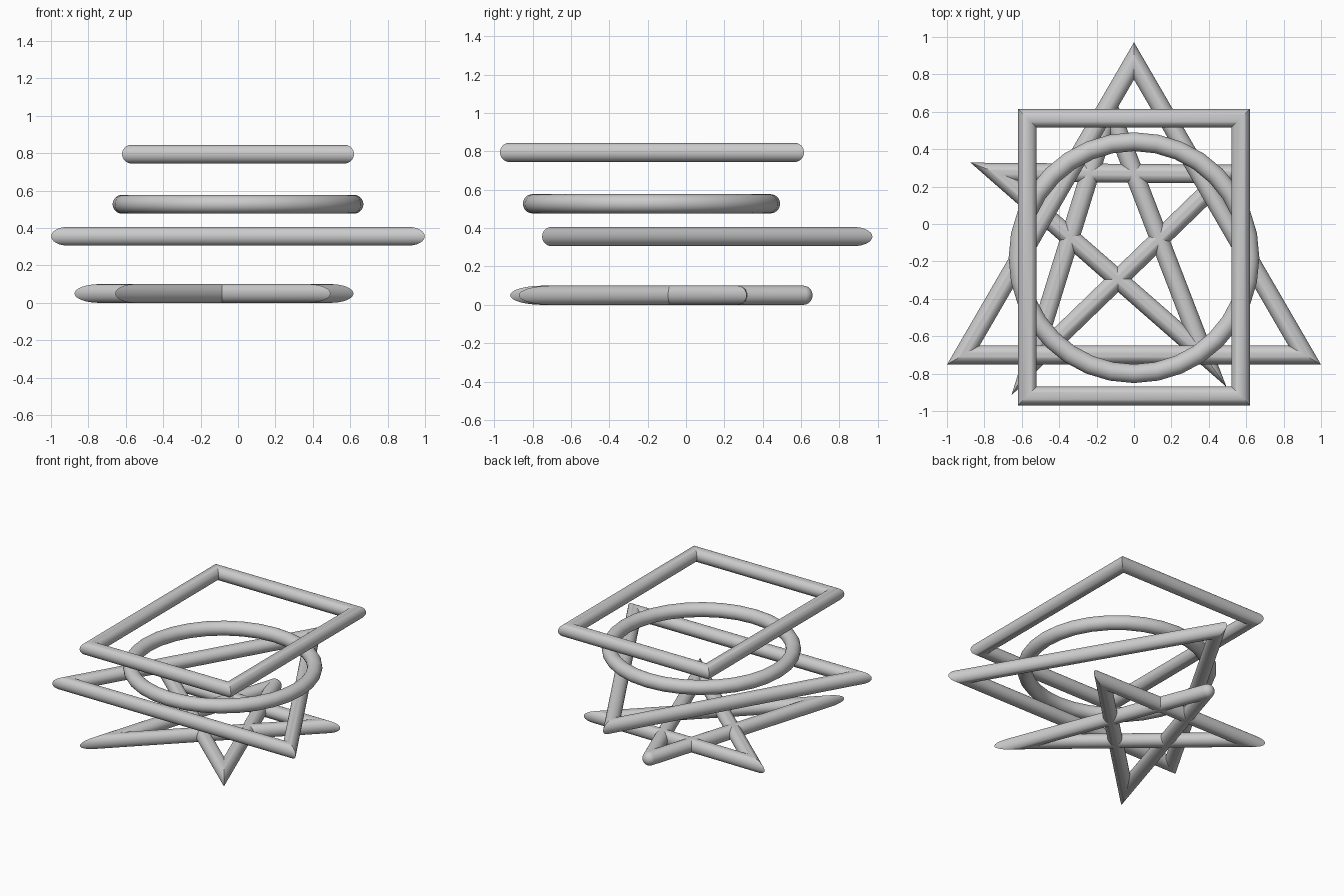
import bpy, bmesh, math
from mathutils import Vector

if "Cube" in bpy.data.objects:
    bpy.data.objects.remove(bpy.data.objects["Cube"])

R = 0.05      # tube radius
SIDES = 32    # sides of the tube section


def tube(name, path, z, closed=True):
    """Sweep a round section along a flat path with true mitred corners."""
    pts = [Vector(p) for p in path]
    n = len(pts)
    bm = bmesh.new()
    rings = []
    for i, p in enumerate(pts):
        d_in = (p - pts[i - 1]).normalized()
        d_out = (pts[(i + 1) % n] - p).normalized()
        if not closed and i == 0:
            d_in = d_out
        if not closed and i == n - 1:
            d_out = d_in
        n1, n2 = Vector((-d_in.y, d_in.x)), Vector((-d_out.y, d_out.x))
        m = (n1 + n2).normalized()
        m /= m.dot(n1)
        ring = []
        for k in range(SIDES):
            a = 2 * math.pi * k / SIDES
            q = p + m * (R * math.cos(a))
            ring.append(bm.verts.new((q.x, q.y, z + R * math.sin(a))))
        rings.append(ring)
    for i in range(n if closed else n - 1):
        a, b = rings[i], rings[(i + 1) % n]
        for k in range(SIDES):
            j = (k + 1) % SIDES
            bm.faces.new((a[k], a[j], b[j], b[k]))
    if not closed:
        # rounded joint where the two open ends meet
        ball = bmesh.ops.create_uvsphere(bm, u_segments=SIDES, v_segments=16, radius=R)
        bmesh.ops.translate(bm, verts=ball["verts"], vec=(pts[0].x, pts[0].y, z))
    bmesh.ops.recalc_face_normals(bm, faces=bm.faces)
    mesh = bpy.data.meshes.new(name)
    bm.to_mesh(mesh)
    bm.free()
    ob = bpy.data.objects.new(name, mesh)
    bpy.context.collection.objects.link(ob)
    bpy.ops.object.select_all(action='DESELECT')
    ob.select_set(True)
    bpy.context.view_layer.objects.active = ob
    bpy.ops.object.shade_smooth_by_angle(angle=math.radians(25))
    return ob


# Top rectangle
tube("rectangle_frame", [(-0.57, -0.92), (0.57, -0.92), (0.57, 0.565), (-0.57, 0.565)], 0.795)

# Ring
N = 32
tube("ring", [(0.62 * math.cos(2 * math.pi * i / N), -0.18 + 0.62 * math.sin(2 * math.pi * i / N))
              for i in range(N)], 0.527)

# Triangle
tube("triangle_frame", [(-0.912, -0.70), (0.912, -0.70), (0, 0.872)], 0.356)

# Hand-drawn five-pointed star, starting and ending at its rounded top tip
top = (-0.13, 0.61)
tube("star_frame", [top, (0.375, -0.70), (-0.74, 0.277), (0.495, 0.267), (-0.55, -0.745), top],
     0.05, closed=False)
